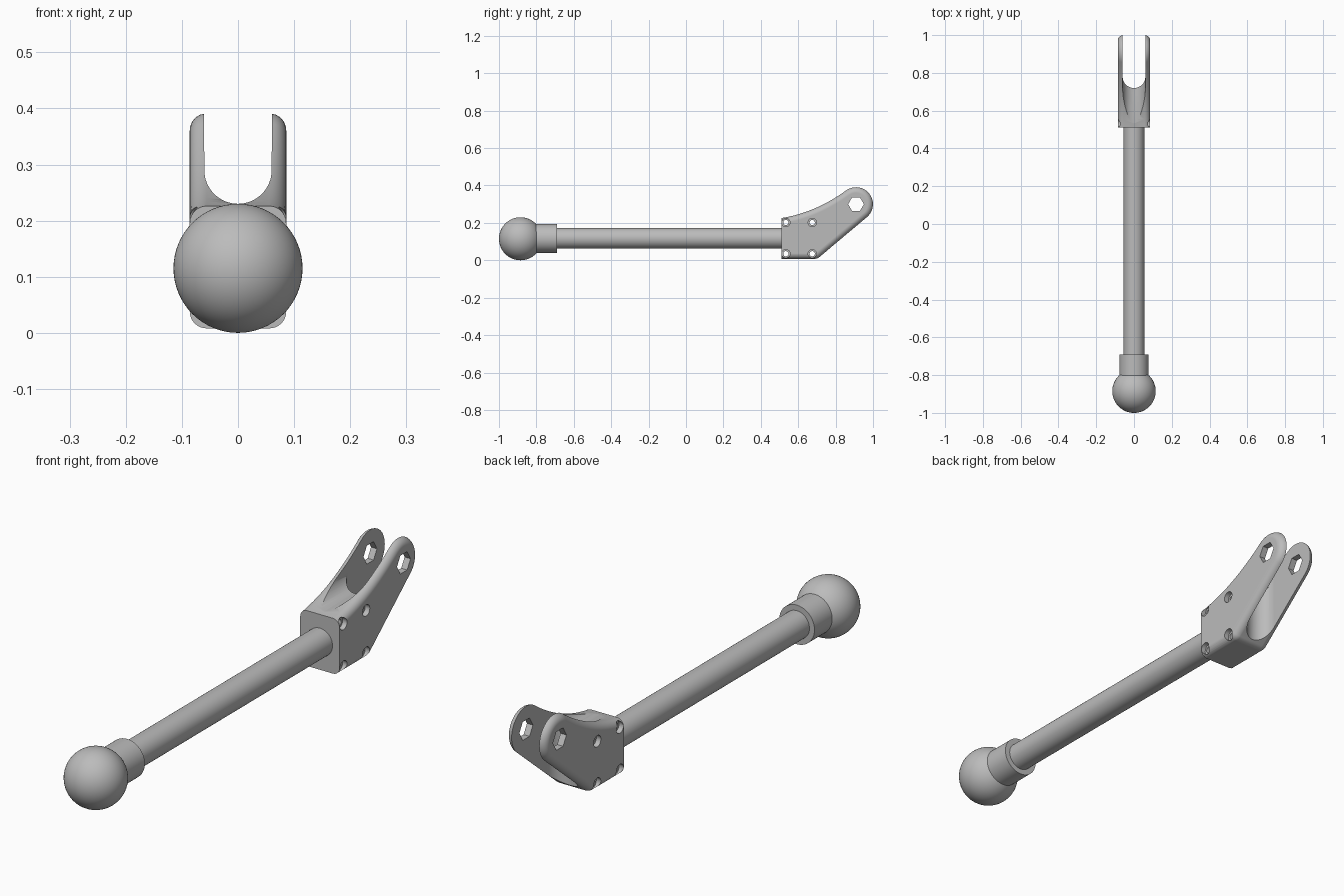
import bpy, bmesh
from math import sin, cos, pi, radians

cube = bpy.data.objects.get("Cube")
if cube:
    bpy.data.objects.remove(cube)

# One plain grey for everything
grey = bpy.data.materials.new("light_grey")
grey.use_nodes = True
colour = (0.5, 0.5, 0.5, 1)
grey.diffuse_color = colour
grey.node_tree.nodes["Principled BSDF"].inputs["Base Color"].default_value = colour

AXIS_Z = 0.117


def arc(cx, cy, r, a0, a1, n):
    """Points on an arc, angles in degrees."""
    return [(cx + r * cos(radians(a0 + (a1 - a0) * i / n)),
             cy + r * sin(radians(a0 + (a1 - a0) * i / n))) for i in range(n + 1)]


def circle(cx, cy, r, n):
    return arc(cx, cy, r, 0, 360, n)[:-1]


def loft(name, axis, rings):
    """Solid through (position, outline) rings stacked along an axis."""
    def place(p, t):
        return {"X": (t, p[0], p[1]), "Y": (p[0], t, p[1]), "Z": (p[0], p[1], t)}[axis]
    bm = bmesh.new()
    loops = [[bm.verts.new(place(p, t)) for p in pts] for t, pts in rings]
    n = len(loops[0])
    for a, b in zip(loops, loops[1:]):
        for i in range(n):
            j = (i + 1) % n
            bm.faces.new((a[i], a[j], b[j], b[i]))
    bm.faces.new(loops[0])
    bm.faces.new(loops[-1])
    bmesh.ops.recalc_face_normals(bm, faces=bm.faces)
    mesh = bpy.data.meshes.new(name)
    bm.to_mesh(mesh)
    bm.free()
    obj = bpy.data.objects.new(name, mesh)
    bpy.context.collection.objects.link(obj)
    return obj


def prism(name, axis, pts, lo, hi):
    return loft(name, axis, [(lo, pts), (hi, pts)])


def finish(obj):
    """Grey material and smooth shading with sharp edges kept."""
    obj.data.materials.clear()
    obj.data.materials.append(grey)
    bpy.ops.object.select_all(action="DESELECT")
    obj.select_set(True)
    bpy.context.view_layer.objects.active = obj
    bpy.ops.object.shade_smooth_by_angle(angle=radians(30))


# Ball, collar and shaft
bpy.ops.mesh.primitive_uv_sphere_add(segments=64, ring_count=32, radius=0.115,
                                     location=(0, -0.885, 0.115))
ball = bpy.context.object
ball.name = "ball_end"
finish(ball)
finish(prism("collar", "Y", circle(0, AXIS_Z, 0.077, 64), -0.83, -0.69))
finish(prism("shaft", "Y", circle(0, AXIS_Z, 0.055, 64), -0.75, 0.6))

# Side outline of the clamp: base, lower corner, round ear tip, hollow top edge
FRONT, PIVOT = 0.51, (0.909, 0.30)
outline = [(FRONT, 0.008)]
outline += arc(0.688, 0.048, 0.04, -90, -49.6, 6)
outline += arc(*PIVOT, 0.091, -49.6, 126, 28)
start, ctrl, end = outline[-1], (0.688, 0.253), (FRONT, 0.226)
for i in range(1, 17):
    t = i / 16
    outline.append(tuple((1 - t) ** 2 * s + 2 * t * (1 - t) * c + t * t * e
                         for s, c, e in zip(start, ctrl, end)))


def inset(pts, d):
    """Move the outline inwards by d, keeping the front face in place."""
    normals = []
    for a, b in zip(pts, pts[1:]):
        dy, dz = b[0] - a[0], b[1] - a[1]
        length = (dy * dy + dz * dz) ** 0.5
        normals.append((-dz / length, dy / length))
    out = [(pts[0][0], pts[0][1] + d / normals[0][1])]
    for p, m, n in zip(pts[1:], normals, normals[1:]):
        k = d / (1 + m[0] * n[0] + m[1] * n[1])
        out.append((p[0] + k * (m[0] + n[0]), p[1] + k * (m[1] + n[1])))
    out.append((pts[-1][0], pts[-1][1] + d / normals[-1][1]))
    return out


# Left half of the clamp, with a rounded outer rim
ROUND, HALF = 0.03, 0.086
rings = [(0, outline)]
for i in range(9):
    a = i / 8 * pi / 2
    rings.append((HALF - ROUND + ROUND * sin(a), inset(outline, ROUND * (1 - cos(a)))))
left_clamp = loft("left_clamp", "X", rings)

# Cutters: upright slot, lengthwise groove, hex pivot hole, bolt holes
slot = arc(0, 0.78, 0.0602, 180, 360, 32) + [(0.0602, 1.2), (-0.0602, 1.2)]
groove = arc(0, 0.29, 0.06, 180, 360, 32) + [(0.06, 0.6), (-0.06, 0.6)]
cutters = [prism("slot_cutter", "Z", slot, -0.1, 0.6),
           prism("groove_cutter", "Y", groove, 0.4, 1.3),
           prism("pivot_cutter", "X", circle(*PIVOT, 0.042, 6), -0.1, 0.2)]
for y in (0.534, 0.675):
    for z in (0.035, 0.202):
        cutters.append(prism("bolt_cutter", "X", circle(y, z, 0.014, 24), -0.1, 0.2))
        cutters.append(prism("bolt_head_cutter", "X", circle(y, z, 0.0225, 32), 0.066, 0.2))
for c in cutters:
    c.hide_render = True
    mod = left_clamp.modifiers.new("cut", "BOOLEAN")
    mod.operation, mod.solver, mod.object = "DIFFERENCE", "EXACT", c

# Bake the cuts and drop the cutters
bpy.context.view_layer.update()
depsgraph = bpy.context.evaluated_depsgraph_get()
baked = bpy.data.meshes.new_from_object(left_clamp.evaluated_get(depsgraph))
left_clamp.modifiers.clear()
left_clamp.data = baked
for c in cutters:
    bpy.data.objects.remove(c)

# Right half is the mirror image
mirrored = baked.copy()
for v in mirrored.vertices:
    v.co.x = -v.co.x
mirrored.flip_normals()
right_clamp = bpy.data.objects.new("right_clamp", mirrored)
bpy.context.collection.objects.link(right_clamp)

for half in (left_clamp, right_clamp):
    finish(half)
    half.modifiers.new("even_normals", "WEIGHTED_NORMAL").keep_sharp = True
